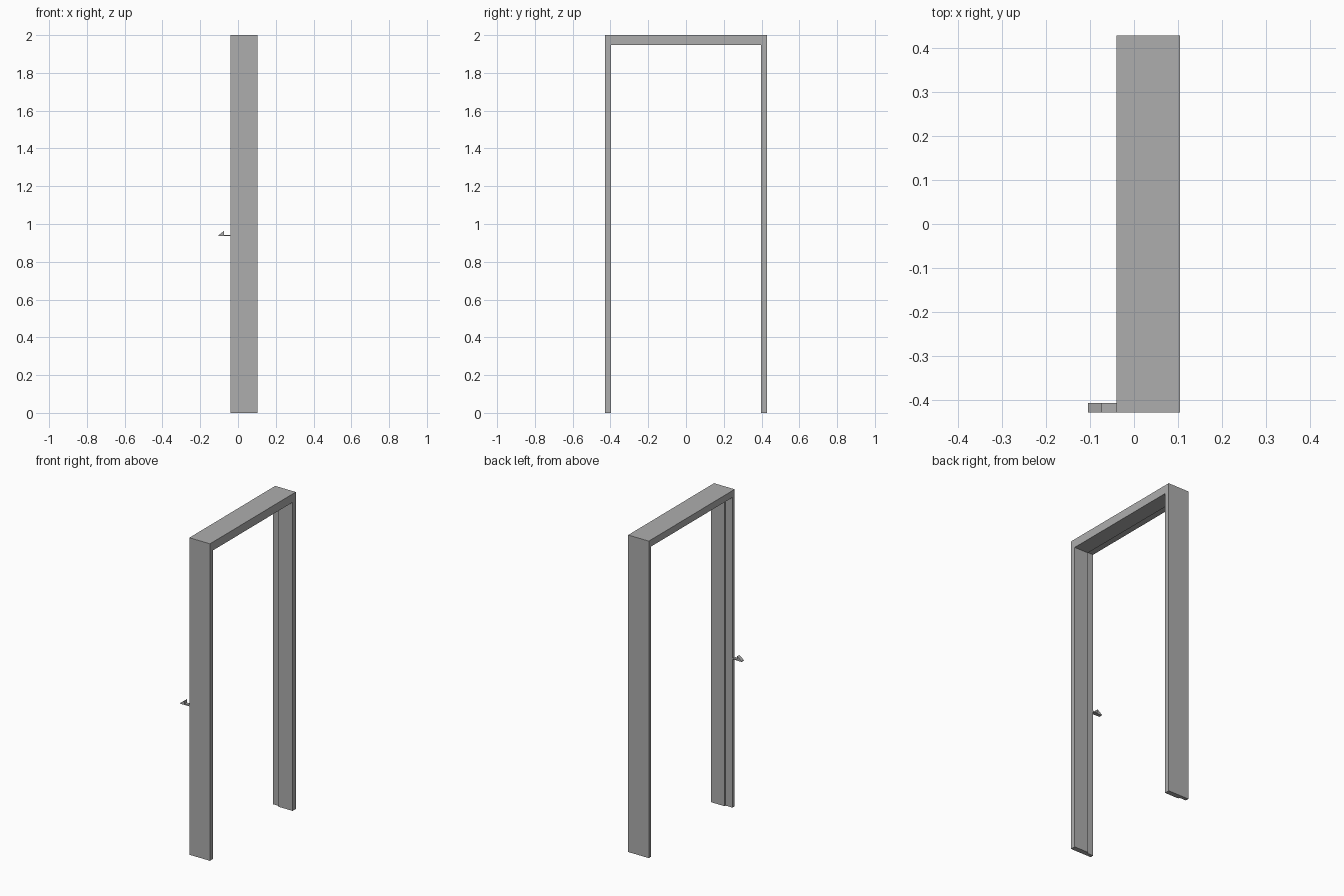
import bpy
import bmesh

cube = bpy.data.objects.get("Cube")
if cube:
    bpy.data.objects.remove(cube, do_unlink=True)

# Overall sizes
BACK, STEP, FRONT = -0.04, 0.007, 0.104
HALF, HEIGHT = 0.428, 2.0
JAMB, LINTEL, REBATE = 0.032, 0.053, 0.01

grey = bpy.data.materials.new("grey paint")
grey.use_nodes = True
colour = (0.42, 0.42, 0.42, 1)
grey.diffuse_color = colour
grey.node_tree.nodes["Principled BSDF"].inputs["Base Color"].default_value = colour


def loft(name, sections):
    """Join matching closed sections into a capped solid."""
    bm = bmesh.new()
    rings = [[bm.verts.new(p) for p in s] for s in sections]
    for a, b in zip(rings, rings[1:]):
        for i in range(len(a)):
            j = (i + 1) % len(a)
            bm.faces.new((a[i], a[j], b[j], b[i]))
    bm.faces.new(rings[0])
    bm.faces.new(rings[-1])
    bmesh.ops.recalc_face_normals(bm, faces=bm.faces[:])
    mesh = bpy.data.meshes.new(name)
    bm.to_mesh(mesh)
    bm.free()
    mesh.materials.append(grey)
    obj = bpy.data.objects.new(name, mesh)
    bpy.context.collection.objects.link(obj)
    return obj


# Rebated section: x position and how far the inner face is cut back (None = outer face)
profile = [(BACK, None), (FRONT, None), (FRONT, 0), (STEP, 0),
           (STEP, REBATE), (BACK, REBATE)]


def station(side, foot):
    """Section at the foot of a jamb or at its mitred top corner."""
    points = []
    for x, cut in profile:
        inset = 0 if cut is None else JAMB - cut
        drop = 0 if cut is None else LINTEL - cut
        points.append((x, side * (HALF - inset), 0 if foot else HEIGHT - drop))
    return points


# Door frame swept up one jamb, over the lintel and down the other
loft("door_frame", [station(-1, True), station(-1, False),
                    station(1, False), station(1, True)])

# Strike plate with its sloped lip, on the back of one jamb
plate = [(BACK, 0.936), (-0.104, 0.936), (-0.104, 0.940),
         (-0.073, 0.964), (-0.073, 0.943), (BACK, 0.943)]
loft("strike_plate", [[(x, y, z) for x, z in plate]
                      for y in (-HALF, -HALF + JAMB - REBATE)])
